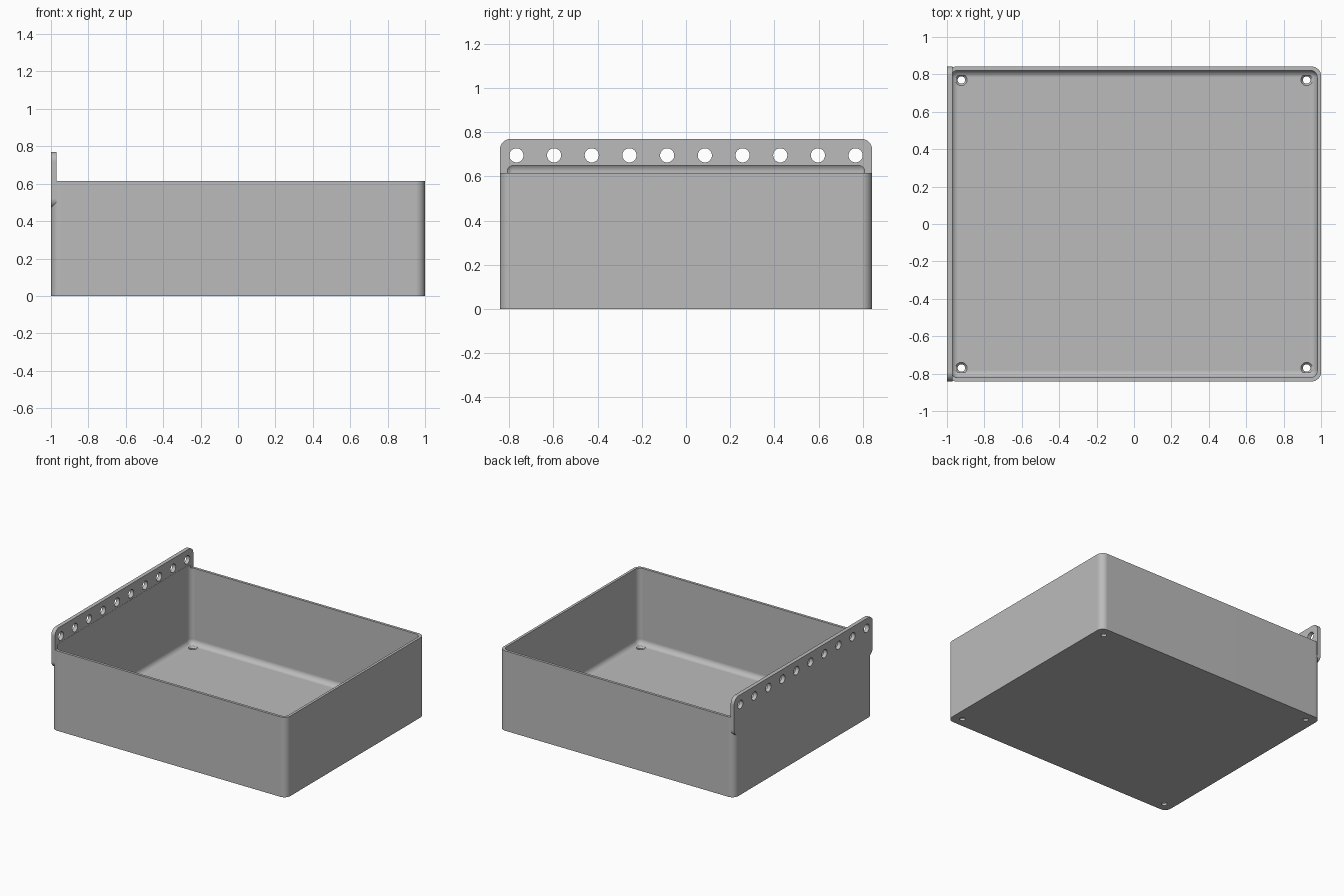
import bpy, bmesh, math
from mathutils import Matrix

if "Cube" in bpy.data.objects:
    bpy.data.objects.remove(bpy.data.objects["Cube"], do_unlink=True)

grey = bpy.data.materials.new("plain grey")
grey.use_nodes = True
COLOUR = (0.5, 0.5, 0.5, 1)
grey.diffuse_color = COLOUR
grey.node_tree.nodes["Principled BSDF"].inputs["Base Color"].default_value = COLOUR

HALF_Y = 0.842
WALL = 0.02
FLOOR = 0.03


def finish(bm, name):
    bmesh.ops.recalc_face_normals(bm, faces=bm.faces)
    mesh = bpy.data.meshes.new(name)
    bm.to_mesh(mesh)
    bm.free()
    mesh.materials.append(grey)
    obj = bpy.data.objects.new(name, mesh)
    bpy.context.collection.objects.link(obj)
    return obj


def rounded_box(name, low, high, radius, axis=None, segments=8):
    """Box with edges along one axis rounded, or every edge if axis is None."""
    bm = bmesh.new()
    bmesh.ops.create_cube(bm, size=1)
    for v in bm.verts:
        for i in range(3):
            v.co[i] = low[i] if v.co[i] < 0 else high[i]

    def picked(e):
        d = e.verts[1].co - e.verts[0].co
        return axis is None or abs(d[axis]) > 0.99 * d.length

    bmesh.ops.bevel(bm, geom=[e for e in bm.edges if picked(e)], offset=radius,
                    segments=segments, profile=0.5, affect='EDGES')
    return finish(bm, name)


def add_cone(bm, r1, r2, depth, matrix):
    bmesh.ops.create_cone(bm, cap_ends=True, segments=32, radius1=r1,
                          radius2=r2, depth=depth, matrix=matrix)


def combine(target, other, operation):
    mod = target.modifiers.new(operation.lower(), 'BOOLEAN')
    mod.operation = operation
    mod.solver = 'EXACT'
    mod.object = other
    bpy.context.view_layer.objects.active = target
    bpy.ops.object.modifier_apply(modifier=mod.name)
    bpy.data.objects.remove(other, do_unlink=True)


# Outer shell with rounded upright corners
tray = rounded_box("tray", (-1, -HALF_Y, 0), (1, HALF_Y, 0.615), 0.05, axis=2)

# Hanging plate along the left-hand end
plate = rounded_box("hanging_plate", (-1, -HALF_Y, 0.47), (-0.97, HALF_Y, 0.77),
                    0.05, axis=0)
combine(tray, plate, 'UNION')

# Cavity, filleted all round, slightly undercutting the plate
inner_y = HALF_Y - WALL
cavity = rounded_box("cavity", (-1 + WALL, -inner_y, FLOOR),
                     (1 - WALL, inner_y, 0.663), 0.04)
combine(tray, cavity, 'DIFFERENCE')

# Row of hanging holes through the plate
bm = bmesh.new()
for i in range(10):
    y = (i - 4.5) * 0.1705
    add_cone(bm, 0.032, 0.032, 0.2,
             Matrix.Translation((-0.985, y, 0.695)) @ Matrix.Rotation(math.pi / 2, 4, 'Y'))
combine(tray, finish(bm, "hanging_holes"), 'DIFFERENCE')

# Screw holes in the floor corners, then their countersinks
for name, r1, r2, low, high in (("screw_holes", 0.02, 0.02, -0.05, 0.1),
                                ("countersinks", 0.018, 0.032, 0.014, FLOOR + 0.002)):
    bm = bmesh.new()
    for sx in (-1, 1):
        for sy in (-1, 1):
            add_cone(bm, r1, r2, high - low,
                     Matrix.Translation((sx * 0.923, sy * 0.77, (low + high) / 2)))
    combine(tray, finish(bm, name), 'DIFFERENCE')

# Smooth fillets, crisp edges
bpy.ops.object.select_all(action='DESELECT')
tray.select_set(True)
bpy.context.view_layer.objects.active = tray
bpy.ops.object.shade_smooth_by_angle(angle=math.radians(30))
weighted = tray.modifiers.new("weighted_normals", 'WEIGHTED_NORMAL')
weighted.keep_sharp = True
